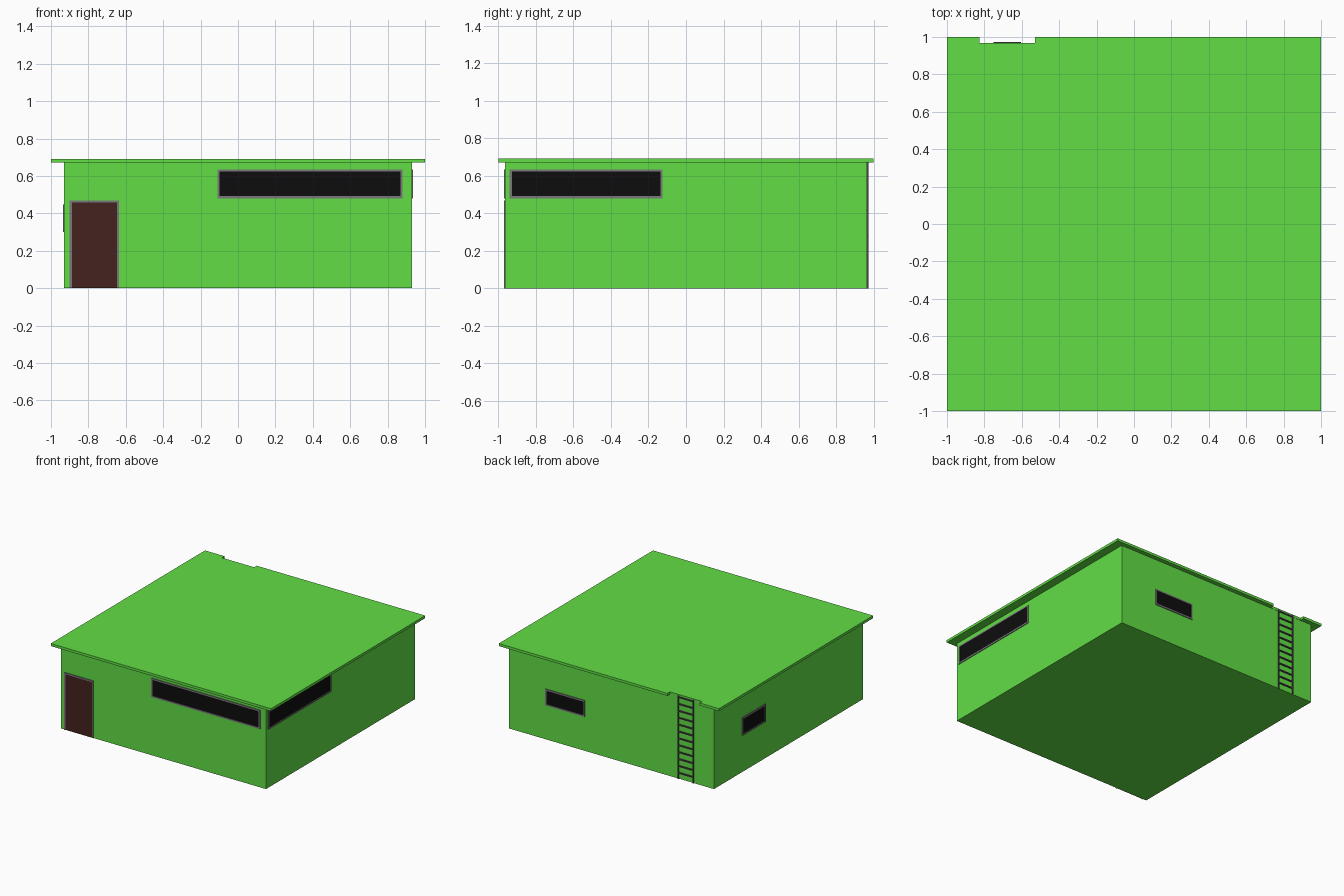
import bpy, bmesh
from math import pi
from mathutils import Matrix, Vector

if "Cube" in bpy.data.objects:
    bpy.data.objects.remove(bpy.data.objects["Cube"])


def material(name, rgb):
    m = bpy.data.materials.new(name)
    m.diffuse_color = (*rgb, 1)
    m.use_nodes = True
    m.node_tree.nodes["Principled BSDF"].inputs["Base Color"].default_value = m.diffuse_color
    return m


GREEN = material("green_paint", (0.12, 0.73, 0.06))
GREY = material("frame_grey", (0.2, 0.19, 0.2))
DARK = material("ladder_metal", (0.08, 0.06, 0.075))
GLASS = material("dark_glass", (0.004, 0.004, 0.004))
BROWN = material("door_brown", (0.058, 0.016, 0.013))

HX, HY, WALL_H, ROOF_H = 0.93, 0.965, 0.671, 0.692


def add_object(name, bm, mat):
    bmesh.ops.recalc_face_normals(bm, faces=bm.faces[:])
    me = bpy.data.meshes.new(name)
    bm.to_mesh(me)
    bm.free()
    me.materials.append(mat)
    ob = bpy.data.objects.new(name, me)
    bpy.context.collection.objects.link(ob)
    return ob


def add_box(bm, lo, hi):
    lo, hi = Vector(lo), Vector(hi)
    size = Matrix.Diagonal((*(hi - lo), 1))
    bmesh.ops.create_cube(bm, size=1, matrix=Matrix.Translation((lo + hi) / 2) @ size)


def boxes(name, mat, parts, matrix=Matrix()):
    bm = bmesh.new()
    for lo, hi in parts:
        add_box(bm, lo, hi)
    bm.transform(matrix)
    return add_object(name, bm, mat)


def opening(name, side, a0, a1, z0, z1, fill, sill=True):
    """Framed panel on a wall; a0..a1 runs left to right seen from outside."""
    turn, dist = {"front": (0, HY), "right": (pi / 2, HX),
                  "back": (pi, HY), "left": (-pi / 2, HX)}[side]
    m = Matrix.Rotation(turn, 4, 'Z') @ Matrix.Translation((0, -dist, 0))
    t, out, back = 0.012, -0.006, 0.005
    zb = z0 + t if sill else z0
    frame = [((a0, out, z0), (a0 + t, back, z1)),
             ((a1 - t, out, z0), (a1, back, z1)),
             ((a0 + t, out, z1 - t), (a1 - t, back, z1))]
    if sill:
        frame.append(((a0 + t, out, z0), (a1 - t, back, zb)))
    boxes(name + "_frame", GREY, frame, m)
    boxes(name + "_panel", fill, [((a0 + t, -0.002, zb), (a1 - t, back, z1 - t))], m)


# Walls
boxes("walls", GREEN, [((-HX, -HY, 0), (HX, HY, WALL_H))])

# Flat roof, notched at the back where the ladder arrives
outline = [(-1, -1), (1, -1), (1, 1), (-0.53, 1), (-0.53, 0.967),
           (-0.825, 0.967), (-0.825, 1), (-1, 1)]
bm = bmesh.new()
face = bm.faces.new([bm.verts.new((x, y, WALL_H)) for x, y in outline])
ext = bmesh.ops.extrude_face_region(bm, geom=[face], use_keep_orig=True)
bmesh.ops.translate(bm, vec=(0, 0, ROOF_H - WALL_H),
                    verts=[v for v in ext["geom"] if isinstance(v, bmesh.types.BMVert)])
add_object("roof", bm, GREEN)

# Door and windows
opening("door", "front", -0.90, -0.635, 0, 0.47, BROWN, sill=False)
opening("front_window", "front", -0.11, 0.88, 0.48, 0.635, GLASS)
opening("right_window", "right", -0.94, -0.125, 0.48, 0.635, GLASS)
opening("back_window", "back", -0.60, -0.24, 0.28, 0.415, GLASS)
opening("left_window", "left", -0.60, -0.30, 0.30, 0.447, GLASS)

# Ladder on the back wall
x0, x1, y0, y1, r = -0.75, -0.603, HY - 0.003, 0.974, 0.01
boxes("ladder_rails", DARK, [((x, y0, 0), (x + r, y1, 0.682)) for x in (x0, x1 - r)])
boxes("ladder_rungs", DARK, [((x0 + r, y0, z - r / 2), (x1 - r, y1, z + r / 2))
                             for z in (0.05 + 0.0565 * i for i in range(12))])
